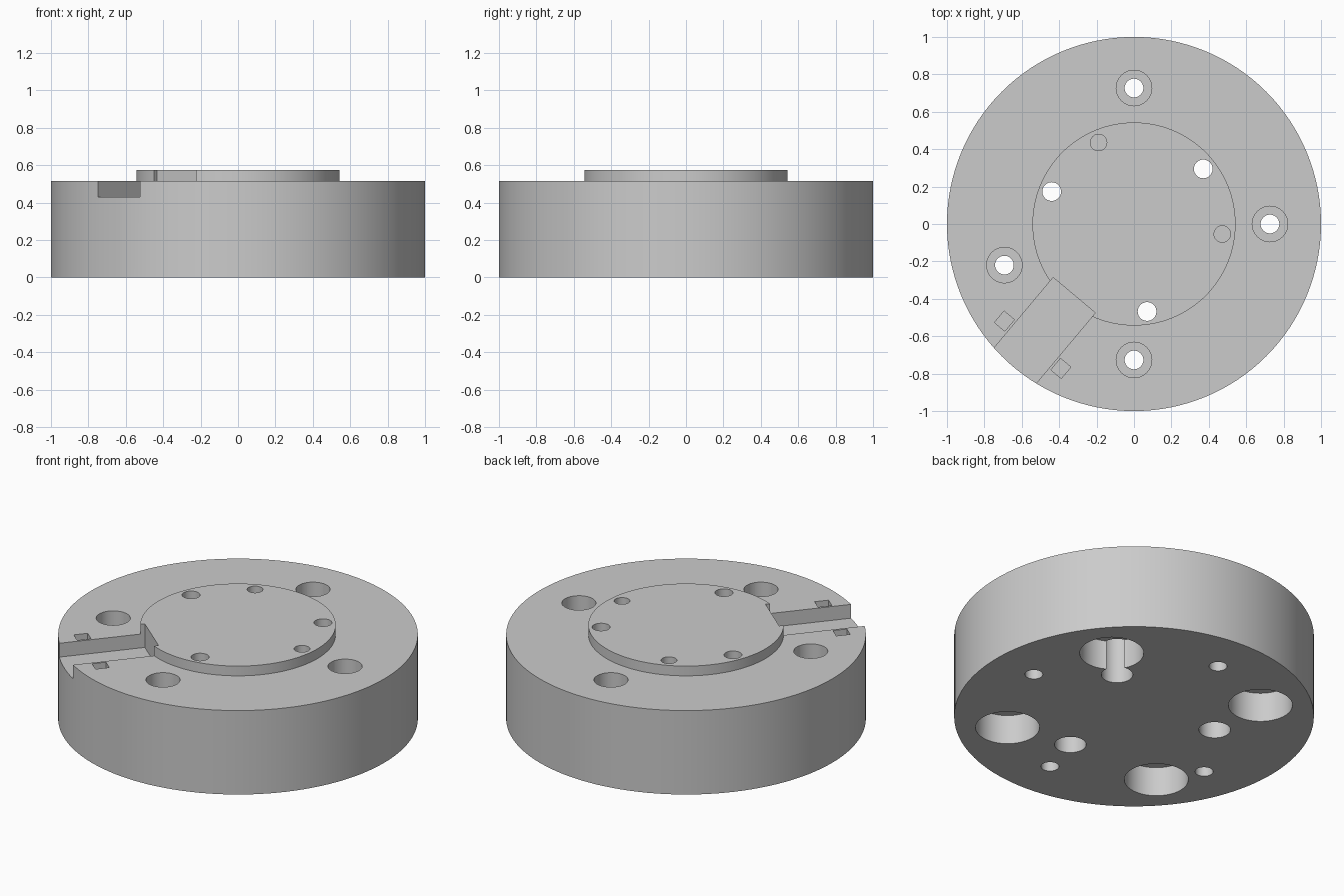
import bpy
from math import cos, sin, pi, radians
from mathutils import Matrix

if "Cube" in bpy.data.objects:
    bpy.data.objects.remove(bpy.data.objects["Cube"])

TOP, RAISED, SLOT_ANGLE = 0.515, 0.575, radians(230)

grey = bpy.data.materials.new("plain grey")
grey.use_nodes = True
grey.diffuse_color = (0.6, 0.6, 0.6, 1)
grey.node_tree.nodes["Principled BSDF"].inputs["Base Color"].default_value = (0.6, 0.6, 0.6, 1)


def turned(name, profile, segments):
    """Closed solid of revolution from (radius, height) steps."""
    verts = [(r * cos(2 * pi * i / segments), r * sin(2 * pi * i / segments), z)
             for r, z in profile for i in range(segments)]
    faces = [tuple(reversed(range(segments))),
             tuple(range(len(verts) - segments, len(verts)))]
    for ring in range(len(profile) - 1):
        a, b = ring * segments, (ring + 1) * segments
        for i in range(segments):
            j = (i + 1) % segments
            faces.append((a + i, a + j, b + j, b + i))
    mesh = bpy.data.meshes.new(name)
    mesh.from_pydata(verts, [], faces)
    mesh.materials.append(grey)
    obj = bpy.data.objects.new(name, mesh)
    bpy.context.collection.objects.link(obj)
    return obj


def cut(cutter):
    """Subtract a cutter from the body, then discard it."""
    cutter.hide_render = True
    bpy.ops.object.select_all(action="DESELECT")
    bpy.context.view_layer.objects.active = body
    body.select_set(True)
    mod = body.modifiers.new("cut", "BOOLEAN")
    mod.operation, mod.solver, mod.object = "DIFFERENCE", "EXACT", cutter
    bpy.ops.object.modifier_apply(modifier=mod.name)
    bpy.data.objects.remove(cutter)


def cut_holes(name, radius, angles, profile, segments=40):
    for angle in angles:
        hole = turned(name, profile, segments)
        a = radians(angle)
        hole.location = (radius * cos(a), radius * sin(a), 0)
        cut(hole)


def cut_box(name, r0, r1, t0, t1, z0, z1):
    """Box pocket: r runs along the slot direction, t across it."""
    bpy.ops.mesh.primitive_cube_add(size=1)
    box = bpy.context.object
    box.name = name
    box.data.materials.append(grey)
    centre = Matrix.Translation(((r0 + r1) / 2, (t0 + t1) / 2, (z0 + z1) / 2))
    size = Matrix.Diagonal((r1 - r0, t1 - t0, z1 - z0, 1))
    box.data.transform(Matrix.Rotation(SLOT_ANGLE, 4, "Z") @ centre @ size)
    cut(box)


# Round body with raised centre disc
body = turned("round_base", [(1, 0), (1, TOP), (0.543, TOP), (0.543, RAISED)], 128)

# Outer bolt holes, counterbored from above
cut_holes("bolt_hole", 0.727, (0, 90, 197.6, 270),
          [(0.05, -0.1), (0.05, 0.26), (0.095, 0.26), (0.095, 0.7)])

# Large blind pockets underneath
cut_holes("bottom_pocket", 0.714, (40, 130, 220, 310),
          [(0.178, -0.1), (0.178, 0.18)], 64)

# Inner screw holes, counterbored from below
cut_holes("screw_hole", 0.473, (38.5, 158.5, 278.5),
          [(0.088, -0.1), (0.088, 0.36), (0.05, 0.36), (0.05, 0.7)])

# Blind pin holes in the raised disc
cut_holes("pin_hole", 0.475, (113.5, 353.5), [(0.044, 0.4), (0.044, 0.7)])

# Slot to the rim, with a small rectangular pocket on each side
cut_box("rim_slot", 0.497, 1.2, -0.147, 0.147, 0.43, 0.7)
for side in (-1, 1):
    t = side * 0.197
    cut_box("side_pocket", 0.803, 0.883, t - 0.036, t + 0.036, 0.46, 0.7)

# Smooth round walls, sharp rims
bpy.ops.object.select_all(action="DESELECT")
body.select_set(True)
bpy.context.view_layer.objects.active = body
bpy.ops.object.shade_smooth_by_angle(angle=radians(30))
